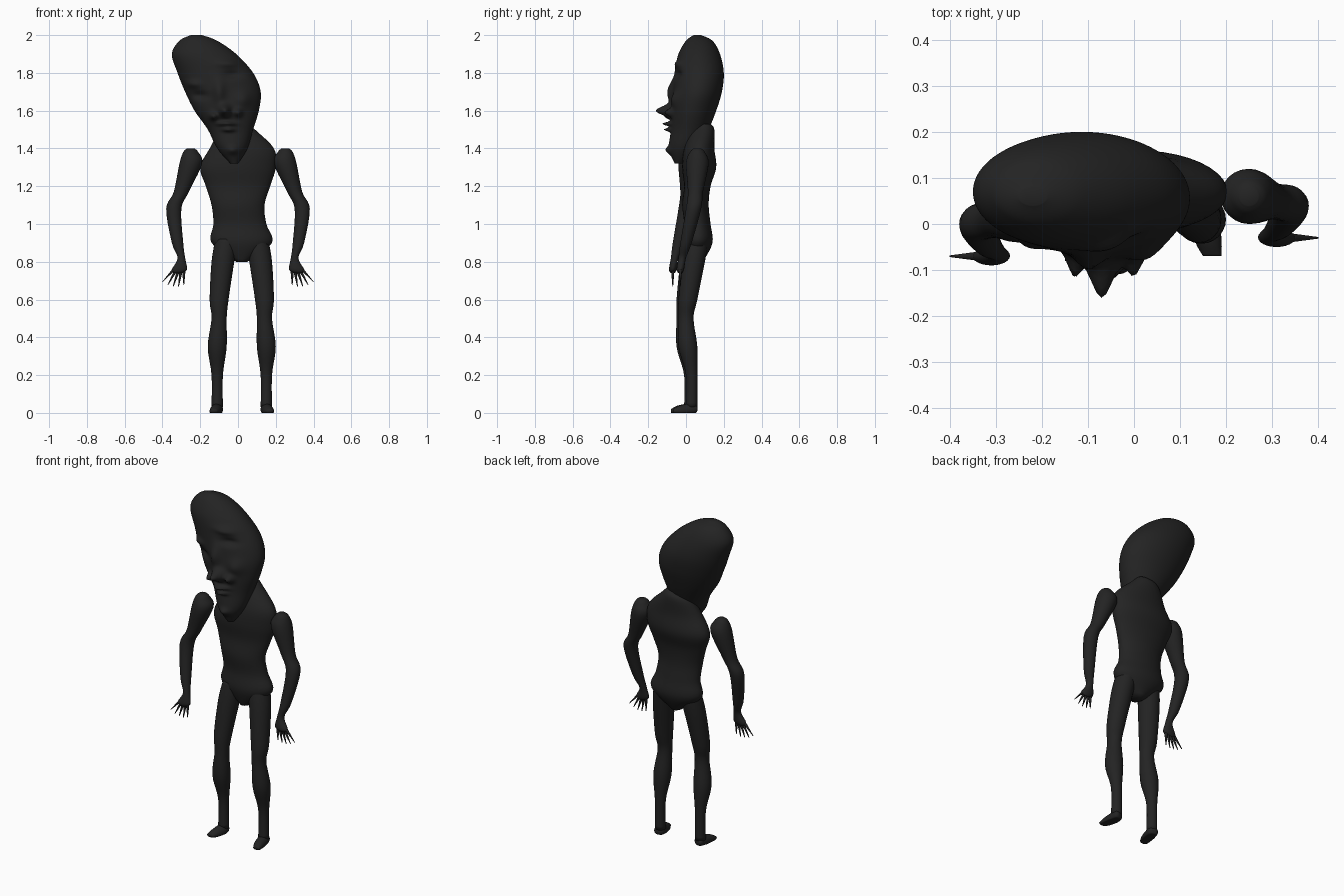
import bpy, bmesh, math
from mathutils import Vector

cube = bpy.data.objects.get("Cube")
if cube:
    bpy.data.objects.remove(cube, do_unlink=True)


def make_material(name, color):
    material = bpy.data.materials.new(name)
    material.use_nodes = True
    material.diffuse_color = color
    shader = material.node_tree.nodes["Principled BSDF"]
    shader.inputs["Base Color"].default_value = color
    return material


skin = make_material("charcoal", (0.017, 0.017, 0.017, 1))


def ring(x, y, z, radius, depth=None):
    """One elliptical section: its centre, half width and half depth."""
    return Vector((x, y, z, radius, depth or radius))


def catmull_rom(before, start, end, after, t):
    """Smooth blend from the start section to the end section."""
    tangent_in = (end - before) / 2
    tangent_out = (after - start) / 2
    ease = t * t * (3 - 2 * t)
    return (start.lerp(end, ease)
            + tangent_in * t * (1 - t) ** 2
            - tangent_out * t * t * (1 - t))


def smooth_sections(sections, steps):
    padded = [sections[0], *sections, sections[-1]]
    result = []
    for before, start, end, after in zip(padded, padded[1:], padded[2:], padded[3:]):
        for step in range(steps):
            result.append(catmull_rom(before, start, end, after, step / steps))
    return result + [sections[-1]]


def loft(name, sections, steps=5, sides=24, upright=True, place=lambda point: point):
    """Skin the sections; upright parts stack along z, others run along y."""
    bm = bmesh.new()
    loops = []
    for x, y, z, radius, depth in smooth_sections(sections, steps):
        loop = []
        for side in range(sides):
            angle = math.tau * side / sides
            across, along = radius * math.cos(angle), depth * math.sin(angle)
            if upright:
                point = Vector((x + across, y + along, z))
            else:
                point = Vector((x + across, y, max(z + along, 0)))
            loop.append(bm.verts.new(place(point)))
        loops.append(loop)
    for lower, upper in zip(loops, loops[1:]):
        for side in range(sides):
            following = (side + 1) % sides
            bm.faces.new((lower[side], lower[following], upper[following], upper[side]))
    bm.faces.new(loops[0])
    bm.faces.new(loops[-1])
    bmesh.ops.recalc_face_normals(bm, faces=bm.faces)
    for polygon in bm.faces:
        polygon.smooth = True
    mesh = bpy.data.meshes.new(name)
    bm.to_mesh(mesh)
    bm.free()
    mesh.materials.append(skin)
    bpy.context.collection.objects.link(bpy.data.objects.new(name, mesh))


# Torso: neck stump, sloping shoulders, narrow waist, hips
loft("torso", [
    ring(0.02, 0.1, 1.53, 0.04, 0.03),
    ring(0, 0.09, 1.5, 0.09, 0.06),
    ring(0.02, 0.07, 1.4, 0.17, 0.08),
    ring(0, 0.07, 1.3, 0.2, 0.09),
    ring(0, 0.06, 1.2, 0.17, 0.07),
    ring(0, 0.05, 1.1, 0.14, 0.07),
    ring(0.01, 0.06, 1, 0.14, 0.07),
    ring(0.02, 0.06, 0.9, 0.16, 0.08),
    ring(0.02, 0.05, 0.8, 0.03, 0.04),
], sides=40)


# Face relief: every feature swells or hollows the front of the head
def bump(x, z, width, height, depth):
    def push(point):
        across = (point.x - x) / width
        upward = (point.z - z) / height
        return depth * math.exp(-across * across - upward * upward)
    return push


face_features = {
    "nose tip": bump(-0.07, 1.6, 0.03, 0.03, 0.08),
    "right nostril": bump(-0.13, 1.57, 0.02, 0.02, 0.05),
    "left nostril": bump(0, 1.59, 0.02, 0.02, 0.04),
    "nose bridge": bump(-0.1, 1.7, 0.03, 0.06, 0.03),
    "left brow": bump(-0.05, 1.85, 0.06, 0.02, 0.02),
    "right brow": bump(-0.24, 1.74, 0.04, 0.02, 0.02),
    "left eye socket": bump(-0.03, 1.79, 0.05, 0.02, -0.02),
    "right eye socket": bump(-0.2, 1.68, 0.04, 0.02, -0.02),
    "left cheek": bump(0.03, 1.66, 0.04, 0.04, 0.02),
    "upper lip": bump(-0.06, 1.53, 0.04, 0.01, 0.05),
    "lower lip": bump(-0.05, 1.5, 0.03, 0.01, 0.04),
    "chin": bump(-0.03, 1.39, 0.03, 0.02, 0.02),
}


def sculpt_face(point):
    facing = min(max(0.7 - point.y * 14, 0), 1)
    depth = sum(push(point) for push in face_features.values())
    return point - Vector((0, depth * facing, 0))


# Oversized head leaning to one side, tapering to the chin
loft("head", [
    ring(-0.22, 0.06, 2, 0.03, 0.02),
    ring(-0.21, 0.07, 1.97, 0.1, 0.07),
    ring(-0.18, 0.07, 1.9, 0.17, 0.11),
    ring(-0.12, 0.07, 1.8, 0.2, 0.13),
    ring(-0.08, 0.06, 1.7, 0.2, 0.13),
    ring(-0.06, 0.04, 1.6, 0.17, 0.12),
    ring(-0.04, 0.02, 1.5, 0.12, 0.1),
    ring(-0.03, -0.01, 1.4, 0.08, 0.08),
    ring(-0.02, -0.04, 1.32, 0.02, 0.02),
], steps=12, sides=96, place=sculpt_face)

# Thin arm from round shoulder to flat palm
arm = [
    ring(0.25, 0.06, 1.4, 0.02),
    ring(0.25, 0.06, 1.38, 0.04),
    ring(0.25, 0.06, 1.32, 0.06),
    ring(0.3, 0.05, 1.17, 0.04),
    ring(0.34, 0.04, 1.08, 0.04),
    ring(0.32, 0, 0.9, 0.03),
    ring(0.3, -0.02, 0.82, 0.02),
    ring(0.31, -0.03, 0.76, 0.04, 0.02),
    ring(0.32, -0.03, 0.74, 0.02, 0.01),
]

# Long leg with a slight knee, and a low foot running heel to toe
leg = [
    ring(0.1, 0.06, 0.92, 0.06),
    ring(0.12, 0.04, 0.8, 0.06),
    ring(0.14, 0.01, 0.6, 0.05),
    ring(0.14, 0, 0.5, 0.04),
    ring(0.15, 0.01, 0.35, 0.05),
    ring(0.15, 0.03, 0.2, 0.03),
    ring(0.15, 0.03, 0.03, 0.03),
]
foot = [
    ring(0.16, 0.06, 0.02, 0.01),
    ring(0.15, 0.04, 0.02, 0.03),
    ring(0.16, -0.03, 0.01, 0.03),
    ring(0.17, -0.07, 0.01, 0.02, 0.01),
]


def finger(number):
    """Tapered digit; the tips fan out further than the roots."""
    root = ring(0.3 + number * 0.013, -0.03, 0.76, 0.01)
    tip_height = 0.67 + number * (number - 1) * 0.004
    tip = ring(0.315 + number * 0.028, -0.03, tip_height, 0.002)
    return [root, root.lerp(tip, 0.5), tip]


# Limbs mirror about their own centre; the right side sits further forward
def mirror_about(centre, forward, sign):
    def place(point):
        x = centre + sign * (point.x - centre)
        shift = forward if sign < 0 else 0
        return Vector((x, point.y - shift, point.z))
    return place


for side, sign in {"left": 1, "right": -1}.items():
    arm_place = mirror_about(0, 0.04, sign)
    leg_place = mirror_about(0.02, 0.01, sign)
    loft(side + "_arm", arm, place=arm_place)
    loft(side + "_leg", leg, place=leg_place)
    loft(side + "_foot", foot, upright=False, place=leg_place)
    for number, digit in enumerate(["thumb", "little", "ring", "middle", "index"]):
        loft(f"{side}_{digit}_finger", finger(number - 1), sides=10, place=arm_place)
